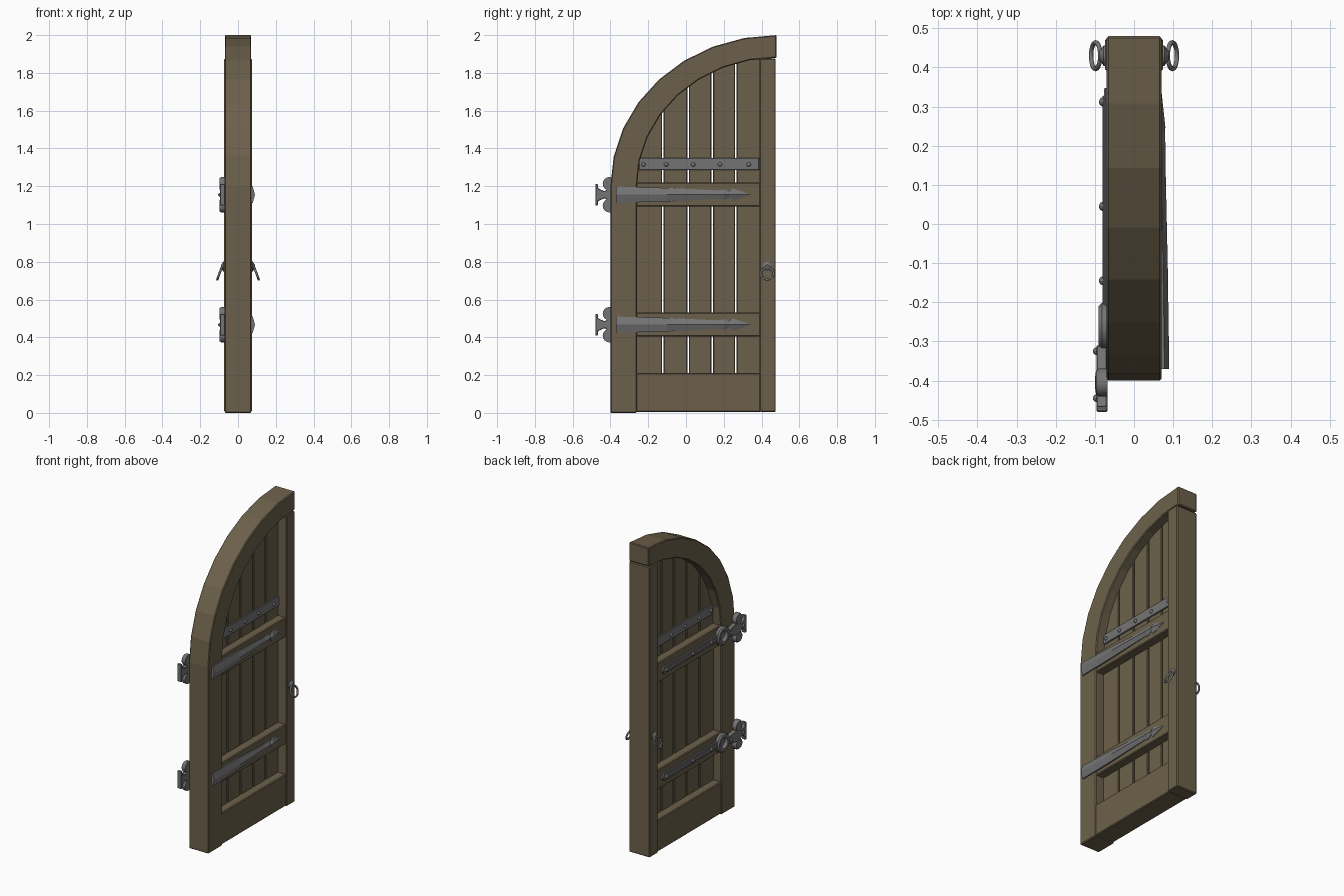
import bpy, bmesh, math
from mathutils import Vector, Matrix

if "Cube" in bpy.data.objects:
    bpy.data.objects.remove(bpy.data.objects["Cube"])


def material(name, rgb):
    m = bpy.data.materials.new(name)
    m.diffuse_color = (*rgb, 1)
    m.use_nodes = True
    m.node_tree.nodes["Principled BSDF"].inputs["Base Color"].default_value = m.diffuse_color
    return m


WOOD = material("aged brown wood", (0.150, 0.118, 0.070))
IRON = material("grey iron", (0.175, 0.175, 0.178))


def finish(bm, name, mat, bevel=0, smooth=False):
    bmesh.ops.recalc_face_normals(bm, faces=bm.faces)
    me = bpy.data.meshes.new(name)
    bm.to_mesh(me)
    bm.free()
    me.materials.append(mat)
    ob = bpy.data.objects.new(name, me)
    bpy.context.collection.objects.link(ob)
    if bevel:
        b = ob.modifiers.new("bevel", 'BEVEL')
        b.width, b.segments, b.limit_method = bevel, 1, 'ANGLE'
        b.angle_limit = math.radians(40)
    if smooth:
        bpy.context.view_layer.objects.active = ob
        ob.select_set(True)
        bpy.ops.object.shade_smooth_by_angle(angle=math.radians(40))
        ob.select_set(False)
    return ob


def prism(name, pts, x0, x1, mat, bevel=0):
    """Extrude a (y, z) outline from x0 to x1."""
    bm = bmesh.new()
    f = bm.faces.new([bm.verts.new((x0, y, z)) for y, z in pts])
    ext = bmesh.ops.extrude_face_region(bm, geom=[f])
    bmesh.ops.translate(bm, vec=(x1 - x0, 0, 0),
                        verts=[v for v in ext["geom"] if isinstance(v, bmesh.types.BMVert)])
    return finish(bm, name, mat, bevel)


def board(name, y0, y1, z0, z1, hx, mat=WOOD, bevel=0.005):
    return prism(name, [(y0, z0), (y1, z0), (y1, z1), (y0, z1)], -hx, hx, mat, bevel)


def lathe(name, profile, y, z, n=16):
    """Revolve (radius, x) points about an x-parallel axis."""
    bm = bmesh.new()
    rings = [[bm.verts.new((x, y + r * math.cos(2 * math.pi * i / n),
                            z + r * math.sin(2 * math.pi * i / n)))
              for i in range(n)] for r, x in profile]
    for a, b in zip(rings, rings[1:]):
        for i in range(n):
            j = (i + 1) % n
            bm.faces.new((a[i], a[j], b[j], b[i]))
    bm.faces.new(rings[0])
    bm.faces.new(rings[-1])
    return finish(bm, name, IRON, smooth=True)


def rivet(name, x, y, z, s, r=0.012):
    lathe(name, [(r, x - s * 0.004), (r, x), (r * 0.75, x + s * 0.006), (r * 0.3, x + s * 0.009)], y, z, 8)


CY, CZ = 0.48, 1.2


def arc(a, b, n=8):
    return [(CY - a * math.cos(math.pi / 2 * i / n), CZ + b * math.sin(math.pi / 2 * i / n))
            for i in range(n + 1)]


# Curved frame: hinge stile and quarter arch in one piece
outline = [(-0.40, 0)] + arc(0.88, 0.80) + arc(0.74, 0.68)[::-1] + [(-0.26, 0)]
prism("arched_frame", outline, -0.07, 0.07, WOOD, 0.005)

# Latch stile and rails
board("latch_stile", 0.39, 0.475, 0.005, 1.875, 0.074)
board("bottom_rail", -0.265, 0.395, 0.005, 0.21, 0.066)
RAILS = (0.467, 1.155)
for z in RAILS:
    board("cross_rail", -0.265, 0.395, z - 0.063, z + 0.064, 0.065)


# Vertical planks whose tops follow the arch
def arch_z(y):
    return CZ + 0.70 * math.sqrt(max(0, 1 - ((CY - y) / 0.77) ** 2))


edges = [-0.28, -0.122, 0.011, 0.139, 0.264, 0.40]
for y0, y1 in zip(edges, edges[1:]):
    y0, y1 = y0 + 0.004, y1 - 0.004
    top = [(y1 + (y0 - y1) * i / 4, arch_z(y1 + (y0 - y1) * i / 4)) for i in range(5)]
    prism("plank", [(y0, 0.15), (y1, 0.15)] + top, -0.012, 0.012, WOOD, 0.004)

# Riveted iron band on both faces of the planks
for s in (-1, 1):
    prism("iron_band", [(-0.25, 1.285), (0.388, 1.285), (0.388, 1.35), (-0.25, 1.35)],
          s * 0.010, s * 0.021, IRON, 0.003)
    for y in (-0.225, -0.105, 0.038, 0.18, 0.333):
        rivet("band_rivet", s * 0.021, y, 1.315, s)

# Tapered spear straps on the +x face: (y, half height, ridge x)
STRAP = [(-0.37, 0.043, 0.090), (-0.10, 0.036, 0.086), (0.17, 0.023, 0.080), (0.205, 0.029, 0.080),
         (0.232, 0.013, 0.079), (0.248, 0.034, 0.080), (0.34, 0.002, 0.070)]
for z in RAILS:
    bm = bmesh.new()
    loops = [[bm.verts.new((x, y, z + dz)) for x, dz in
              ((0.062, h), (max(rx - 0.012, 0.066), h), (rx, 0), (max(rx - 0.012, 0.066), -h), (0.062, -h))]
             for y, h, rx in STRAP]
    for a, b in zip(loops, loops[1:]):
        for i in range(5):
            j = (i + 1) % 5
            bm.faces.new((a[i], a[j], b[j], b[i]))
    bm.faces.new(loops[0])
    bm.faces.new(loops[-1])
    finish(bm, "spear_strap", IRON)

# Hinges on the -x face
for z in RAILS:
    # long bar with pointed end and raised centre strip
    def bar(name, y0, y1, h, x):
        prism(name, [(y0, z - h), (y1 - h, z - h), (y1, z), (y1 - h, z + h), (y0, z + h)],
              -0.062, x, IRON, 0.003)
    bar("hinge_bar", -0.22, 0.35, 0.024, -0.076)
    bar("hinge_bar_strip", -0.22, 0.33, 0.011, -0.081)
    for y in (-0.145, 0.045, 0.312):
        rivet("hinge_rivet", -0.080, y, z, -1)
    # round boss with sunken centre
    lathe("hinge_ring", [(0.060, -0.062), (0.060, -0.082), (0.052, -0.091), (0.036, -0.091),
                         (0.026, -0.080), (0.024, -0.074)], -0.262, z)
    # fork plate and side lobes
    half = [(-0.31, 0.022), (-0.37, 0.036), (-0.41, 0.036), (-0.43, 0.018), (-0.458, 0.030),
            (-0.465, 0.034), (-0.467, 0.057), (-0.48, 0.057)]
    prism("hinge_plate", [(y, z + h) for y, h in half] + [(y, z - h) for y, h in half[::-1]],
          -0.068, -0.096, IRON, 0.003)
    for d in (-1, 1):
        lathe("hinge_lobe", [(0.036, -0.068), (0.036, -0.089), (0.030, -0.097), (0.016, -0.099)],
              -0.405, z + d * 0.058)
    for y in (-0.445, -0.325):
        rivet("plate_rivet", -0.096, y, z, -1, 0.010)

# Ring pulls on both faces of the latch stile
for s in (-1, 1):
    lathe("pull_rosette", [(0.026, s * 0.070), (0.026, s * 0.078), (0.018, s * 0.083), (0.010, s * 0.090)],
          0.43, 0.775, 12)
    bpy.ops.mesh.primitive_torus_add(major_segments=20, minor_segments=8, major_radius=0.034,
                                     minor_radius=0.006, location=(s * 0.098, 0.43, 0.738),
                                     rotation=(0, s * math.radians(70), 0))
    ring = bpy.context.object
    ring.name = "pull_ring"
    ring.data.materials.append(IRON)
    bpy.ops.object.shade_smooth_by_angle(angle=math.radians(60))
    ring.select_set(False)
